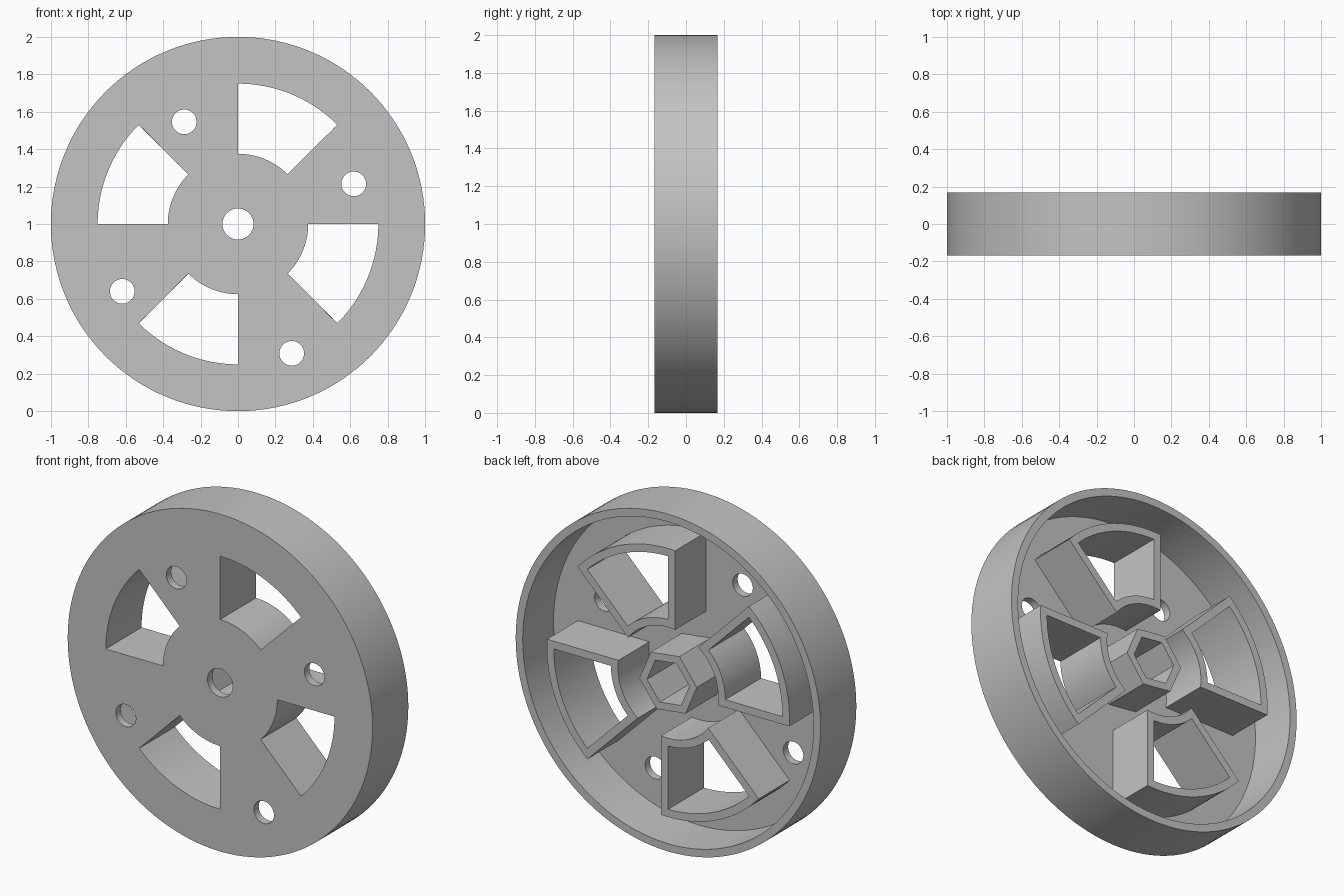
import bpy
import bmesh
from math import sin, cos, asin, radians, tau

cube = bpy.data.objects.get("Cube")
if cube:
    bpy.data.objects.remove(cube, do_unlink=True)

HALF = 0.1675          # half the wheel depth
WALL = 0.046           # thickness of every wall
FLOOR = -HALF + WALL   # back of the front plate
BEYOND = HALF + 0.1

grey = bpy.data.materials.new("plain grey")
grey.use_nodes = True
colour = (0.55, 0.55, 0.55, 1)
grey.diffuse_color = colour
grey.node_tree.nodes["Principled BSDF"].inputs["Base Color"].default_value = colour


def polygon(radius, sides=96, x=0, z=0, turn=0):
    angles = [turn + tau * i / sides for i in range(sides)]
    return [(x + radius * cos(a), z + radius * sin(a)) for a in angles]


def sector(start, offset=0):
    """Eighth of a ring, grown outwards by an offset."""
    points = []
    for radius, order in ((0.75 + offset, 1), (0.375 - offset, -1)):
        extra = asin(offset / radius)
        low, high = start - extra, start + tau / 8 + extra
        arc = [low + (high - low) * i / 24 for i in range(25)][::order]
        points += [(radius * cos(a), radius * sin(a)) for a in arc]
    return points


def prism(name, regions, front, back):
    """Extrude regions along y; each region is an outline followed by holes."""
    bm = bmesh.new()
    for loops in regions:
        edges = []
        for loop in loops:
            verts = [bm.verts.new((x, front, 1 + z)) for x, z in loop]
            edges += [bm.edges.new((v, verts[i - 1])) for i, v in enumerate(verts)]
        bmesh.ops.triangle_fill(bm, edges=edges, use_beauty=True, normal=(0, -1, 0))
    result = bmesh.ops.extrude_face_region(bm, geom=bm.faces[:])
    moved = [g for g in result["geom"] if isinstance(g, bmesh.types.BMVert)]
    bmesh.ops.translate(bm, verts=moved, vec=(0, back - front, 0))
    bmesh.ops.recalc_face_normals(bm, faces=bm.faces[:])
    mesh = bpy.data.meshes.new(name)
    bm.to_mesh(mesh)
    bm.free()
    mesh.materials.append(grey)
    obj = bpy.data.objects.new(name, mesh)
    bpy.context.collection.objects.link(obj)
    return obj


# Solid wheel
wheel = prism("wheel", [[polygon(1, 128)]], -HALF, HALF)

# Hollow back, leaving the rim, window frames and hexagonal hub with its pocket
starts = [tau / 8 + tau * i / 4 for i in range(4)]
hub_turn = radians(-7)
hollow = [polygon(1 - WALL, 128), polygon(0.19, 6, turn=hub_turn)]
hollow += [sector(a, WALL) for a in starts]
pocket = [polygon(0.14, 6, turn=hub_turn)]
cavity = prism("cavity_cutter", [hollow, pocket], FLOOR, BEYOND)

# Windows, axle hole and bolt holes, whose circle sits a little low
through = [[sector(a)] for a in starts] + [[polygon(0.083, 48)]]
for i in range(4):
    a = radians(24.9) + tau * i / 4
    through.append([polygon(0.066, 48, 0.682 * cos(a), 0.682 * sin(a) - 0.0725)])
holes = prism("hole_cutter", through, -BEYOND, BEYOND)

for cutter in (cavity, holes):
    cutter.hide_render = True
    mod = wheel.modifiers.new("cut", 'BOOLEAN')
    mod.operation = 'DIFFERENCE'
    mod.solver = 'EXACT'
    mod.object = cutter

# Apply the cuts and remove the cutters
graph = bpy.context.evaluated_depsgraph_get()
finished = bpy.data.meshes.new_from_object(wheel.evaluated_get(graph))
wheel.modifiers.clear()
wheel.data = finished
for cutter in (cavity, holes):
    bpy.data.objects.remove(cutter, do_unlink=True)

bpy.ops.object.select_all(action='DESELECT')
wheel.select_set(True)
bpy.context.view_layer.objects.active = wheel
bpy.ops.object.shade_smooth_by_angle(angle=radians(30))
